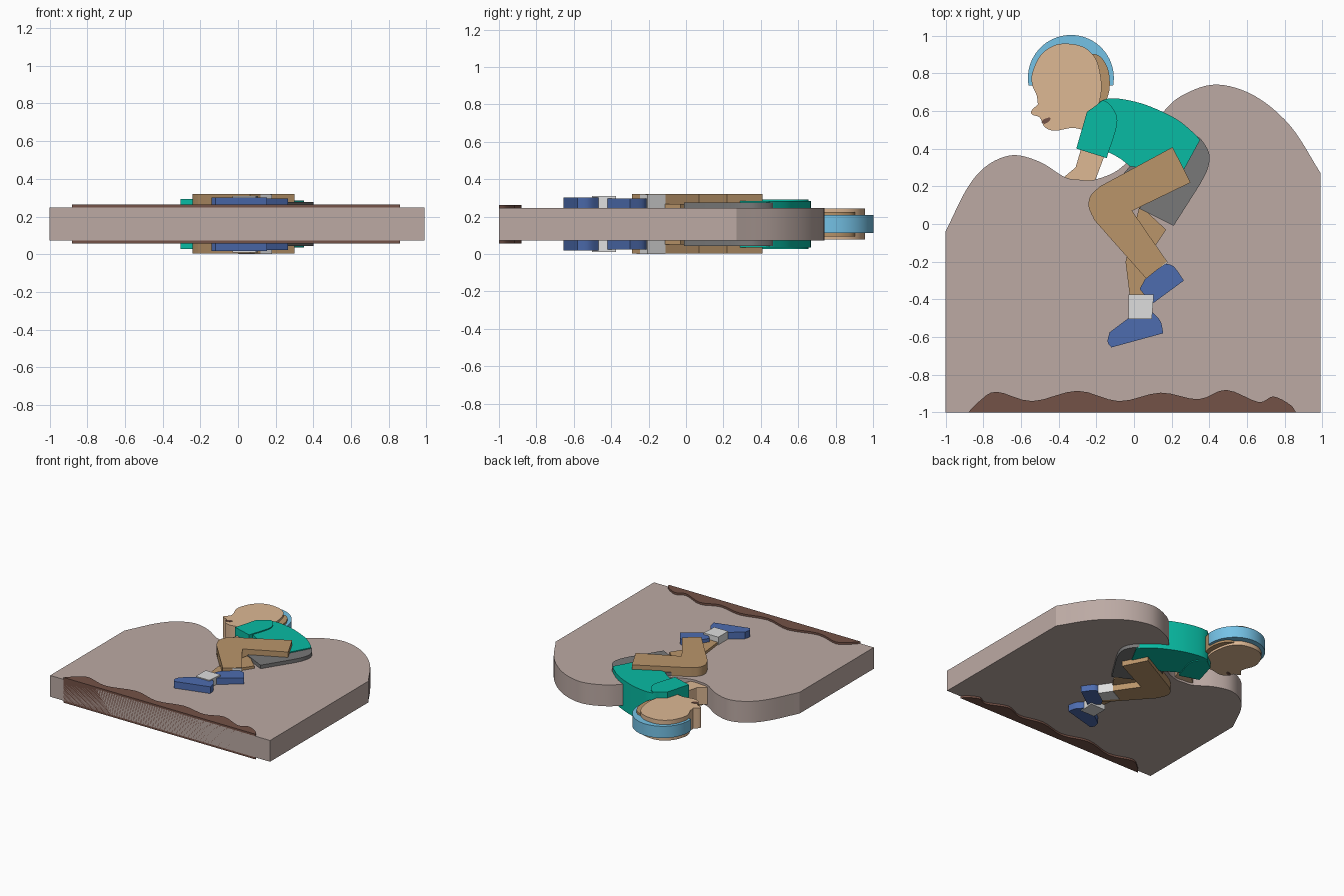
import bpy, bmesh, math
from mathutils import Vector

cube = bpy.data.objects.get("Cube")
if cube:
    bpy.data.objects.remove(cube, do_unlink=True)

MIDDLE = .16  # height of the shared centre plane of all layers


def linear(channel):
    c = channel / 255
    return c / 12.92 if c <= .04045 else ((c + .055) / 1.055) ** 2.4


def material(name, red, green, blue):
    mat = bpy.data.materials.new(name)
    colour = (linear(red), linear(green), linear(blue), 1)
    mat.diffuse_color = colour
    mat.use_nodes = True
    shader = next(n for n in mat.node_tree.nodes if n.type == 'BSDF_PRINCIPLED')
    shader.inputs["Base Color"].default_value = colour
    return mat


def curve(points, steps=6):
    """Smooth open curve passing through all the points."""
    pts = [Vector(p) for p in points]
    pts = [2 * pts[0] - pts[1]] + pts + [2 * pts[-1] - pts[-2]]
    result = []
    for a, b, c, d in zip(pts, pts[1:], pts[2:], pts[3:]):
        for i in range(steps):
            t = i / steps
            result.append(.5 * (2 * b + (c - a) * t + (2 * a - 5 * b + 4 * c - d) * t * t
                                + (3 * b - a - 3 * c + d) * t ** 3))
    return result + [pts[-2]]


def plate(name, outline, half, mat, shift=0):
    """Flat layer: an outline extruded evenly about the centre plane."""
    bm = bmesh.new()
    verts = [bm.verts.new((p[0], p[1], MIDDLE + shift - half)) for p in outline]
    face = bm.faces.new(verts)
    extruded = bmesh.ops.extrude_face_region(bm, geom=[face])["geom"]
    top = [v for v in extruded if isinstance(v, bmesh.types.BMVert)]
    bmesh.ops.translate(bm, verts=top, vec=(0, 0, 2 * half))
    bmesh.ops.recalc_face_normals(bm, faces=bm.faces)
    mesh = bpy.data.meshes.new(name)
    bm.to_mesh(mesh)
    bm.free()
    mesh.materials.append(mat)
    obj = bpy.data.objects.new(name, mesh)
    bpy.context.collection.objects.link(obj)
    bpy.ops.object.select_all(action='DESELECT')
    obj.select_set(True)
    bpy.context.view_layer.objects.active = obj
    bpy.ops.object.shade_smooth_by_angle(angle=math.radians(25))
    return obj


stone = material("pale stone", 188, 170, 164)
soil = material("dark soil", 116, 82, 71)
skin = material("light skin", 221, 184, 148)
tan = material("tan brown", 186, 149, 106)
teal = material("teal", 8, 187, 163)
grey = material("dark grey", 120, 120, 120)
blue = material("shoe blue", 77, 108, 175)
sky = material("sky blue", 117, 194, 230)
white = material("sock white", 222, 222, 222)

# Ground slab with two humps and a valley
hills = curve([(.99, .27), (.83, .52), (.64, .68), (.44, .74), (.27, .69), (.16, .6),
               (.04, .42), (-.08, .29), (-.21, .235), (-.29, .235), (-.37, .25), (-.5, .33),
               (-.645, .365), (-.78, .31), (-.885, .19), (-1, -.04)])
plate("ground_slab", [(-1, -1), (.99, -1)] + hills, .087, stone)

# Soil strip along the lower edge
ridge = curve([(.86, -1), (.83, -.96), (.74, -.915), (.66, -.945), (.49, -.88), (.34, -.93),
               (.14, -.895), (-.08, -.94), (-.3, -.885), (-.54, -.94), (-.73, -.89),
               (-.82, -.94), (-.88, -1)], 4)
plate("soil_strip", ridge, .103, soil)

# Head: cap disc, back of the head, face profile and mouth
cap = [(-.335 + .228 * math.cos(a), .775 + .228 * math.sin(a))
       for a in (math.radians(-10 + 5 * i) for i in range(41))]
plate("cap", cap, .048, sky)
plate("head_back", curve([(-.3, .9), (-.2, .9), (-.15, .85), (-.13, .78), (-.135, .69),
                          (-.18, .6), (-.25, .58)]), .065, tan)
skull = curve([(-.515, .68), (-.54, .74), (-.54, .8), (-.5, .89), (-.43, .945), (-.35, .957),
               (-.26, .935), (-.2, .87), (-.175, .77), (-.175, .69), (-.2, .6), (-.25, .5)])
chin = curve([(-.27, .5), (-.33, .51), (-.42, .495), (-.475, .515), (-.5, .565),
              (-.54, .58), (-.545, .6), (-.51, .635)], 4)
plate("face", skull + chin, .083, skin)
plate("mouth", curve([(-.49, .54), (-.48, .555), (-.445, .565), (-.45, .545), (-.475, .53)], 3),
      .087, soil)

# Arm reaching down to the valley
plate("arm", [(-.26, .47), (-.31, .3), (-.37, .25), (-.3, .2), (-.21, .22),
              (-.15, .38), (-.17, .5)], .07, skin)

# Shirt and its raised sleeve
back = curve([(-.25, .595), (-.2, .63), (-.16, .66), (-.08, .665), (.06, .633),
              (.22, .56), (.32, .48), (.35, .445)])
plate("shirt", back + [(.26, .28), (-.02, .305)]
      + curve([(-.07, .345), (-.13, .378), (-.2, .4)], 4), .124, teal)
plate("sleeve", [(-.306, .4), (-.25, .595)]
      + curve([(-.2, .63), (-.16, .655), (-.11, .61), (-.09, .53), (-.145, .35)]), .132, teal)

# Shorts
seat = curve([(.3, .48), (.355, .45), (.4, .37), (.39, .29), (.35, .21)])
plate("shorts", seat + [(.21, -.01), (.03, .08), (.04, .2), (-.07, .25), (-.02, .31)],
      .116, grey)

# Rear shin, with its sock and shoe
plate("rear_shin", [(.03, .1), (.17, -.03), (.11, -.12), (.08, -.4), (-.02, -.4),
                    (-.045, -.2)], .108, tan)
plate("rear_sock", [(-.03, -.375), (.105, -.375), (.095, -.503), (-.03, -.503)], .15, white)
heel = curve([(.09, -.46), (.14, -.515), (.155, -.58)], 4)
toe = curve([(-.12, -.655), (-.14, -.625), (-.13, -.575)], 4)
plate("rear_shoe", heel + toe + [(-.03, -.5)], .142, blue)

# Front leg, with its sock and shoe
knee = curve([(-.21, -.01 + .03), (-.24, .09), (-.23, .15), (-.18, .2)])
plate("front_leg", knee + [(.205, .408), (.3, .22), (-.01, .07), (.175, -.2), (.065, -.29)],
      .1585, tan, .0015)
plate("front_sock", [(.115, -.11), (.18, -.205), (.09, -.265), (.0, -.17)],
      .1585, white, -.0015)
plate("front_shoe", curve([(.16, -.21), (.21, -.225), (.265, -.3)], 4)
      + [(.095, -.425), (.03, -.345), (.06, -.29)], .137, blue)
